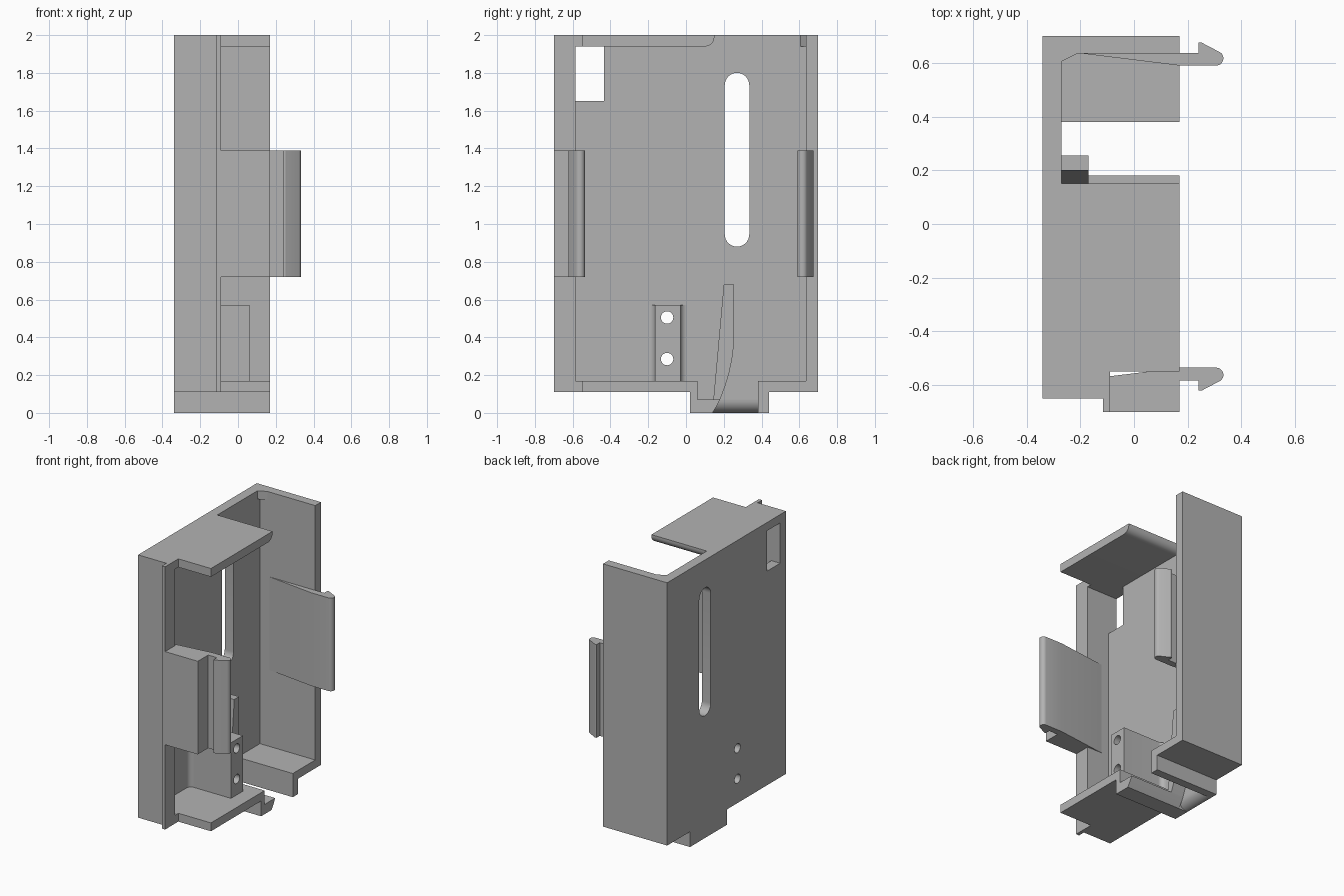
import bpy, bmesh, math

if "Cube" in bpy.data.objects:
    bpy.data.objects.remove(bpy.data.objects["Cube"], do_unlink=True)

grey = bpy.data.materials.new("plain_grey")
grey.use_nodes = True
GREY = (0.45, 0.45, 0.45, 1)
grey.diffuse_color = GREY
grey.node_tree.nodes["Principled BSDF"].inputs["Base Color"].default_value = GREY


def arc(cx, cy, r, start, end, steps=10):
    """Points on a circular arc, angles in degrees."""
    angles = [math.radians(start + (end - start) * i / steps) for i in range(steps + 1)]
    return [(cx + r * math.cos(a), cy + r * math.sin(a)) for a in angles]


def rect(a0, b0, a1, b1):
    return [(a0, b0), (a1, b0), (a1, b1), (a0, b1)]


def prism(name, profile, axis, lo, hi):
    """Extrude a 2D profile along x (yz profile), y (xz) or z (xy)."""
    place = {"x": lambda p, h: (h, p[0], p[1]),
             "y": lambda p, h: (p[0], h, p[1]),
             "z": lambda p, h: (p[0], p[1], h)}[axis]
    bm = bmesh.new()
    bottom = [bm.verts.new(place(p, lo)) for p in profile]
    top = [bm.verts.new(place(p, hi)) for p in profile]
    bm.faces.new(bottom)
    bm.faces.new(top)
    n = len(profile)
    for i in range(n):
        j = (i + 1) % n
        bm.faces.new((bottom[i], bottom[j], top[j], top[i]))
    bmesh.ops.recalc_face_normals(bm, faces=bm.faces)
    mesh = bpy.data.meshes.new(name)
    bm.to_mesh(mesh)
    bm.free()
    mesh.materials.append(grey)
    obj = bpy.data.objects.new(name, mesh)
    bpy.context.collection.objects.link(obj)
    return obj


def activate(obj):
    bpy.ops.object.select_all(action="DESELECT")
    obj.select_set(True)
    bpy.context.view_layer.objects.active = obj


def cut(obj, profile):
    """Cut a yz profile straight through along x."""
    cutter = prism("cutter", profile, "x", -1, 1)
    cutter.hide_render = True
    mod = obj.modifiers.new("cut", "BOOLEAN")
    mod.operation, mod.solver, mod.object = "DIFFERENCE", "EXACT", cutter
    activate(obj)
    bpy.ops.object.modifier_apply(modifier=mod.name)
    bpy.data.objects.remove(cutter, do_unlink=True)


BACK, INNER, FRONT = -0.34, -0.27, 0.17   # depth of the tray
LOW, FLOOR, CEIL, TOP = 0.11, 0.17, 1.94, 2.0
RIB = -0.09                               # open edge of the short side wall
parts = []

# Back plate with window, long slot and screw holes
plate = prism("back_plate", [(-0.65, LOW), (0.02, LOW), (0.02, 0), (0.14, 0), (0.14, 0.07),
                             (0.38, 0.07), (0.38, 0), (0.44, 0), (0.44, LOW), (0.7, LOW),
                             (0.7, TOP), (-0.65, TOP)], "x", BACK, INNER)
# Post with flared base
post_y = -0.0975
half, flare = 0.0675, 0.035
left = arc(post_y - half - flare, INNER + flare, flare, -90, 0)
right = arc(post_y + half + flare, INNER + flare, flare, 180, 270)
outline = left + [(post_y - half, 0.06), (post_y + half, 0.06)] + right
post = prism("screw_post", [(x, y) for y, x in outline], "z", FLOOR, 0.57)

cut(plate, rect(-0.585, 1.65, -0.435, CEIL))
cut(plate, arc(0.27, 1.735, 0.065, 0, 180, 16) + arc(0.27, 0.945, 0.065, 180, 360, 16))
for z in (0.285, 0.505):
    hole = arc(-0.1, z, 0.033, 0, 345, 23)
    cut(plate, hole)
    cut(post, hole)
parts += [plate, post]

# Rounded lip where the cable channel leaves the back plate
parts.append(prism("channel_lip", [(BACK, 0.07)] + arc(BACK, 0.07, 0.07, 0, -90), "y", 0.14, 0.38))

# Side walls
parts.append(prism("long_side_wall", rect(INNER, 0.635, FRONT, 0.7), "z", LOW, TOP))
parts.append(prism("short_side_wall", [(INNER, -0.65), (-0.115, -0.65), (-0.115, -0.7), (RIB, -0.7),
                                       (RIB, -0.585), (INNER, -0.585)], "z", LOW, TOP))

# Top panel with rounded end, and corner gusset
parts.append(prism("top_panel", [(-0.55, TOP), (-0.55, CEIL)]
                   + arc(0.1, CEIL + 0.05, 0.05, -90, 0) + [(0.15, TOP)], "x", INNER, FRONT))
parts.append(prism("corner_gusset", [(INNER, 0.605), (-0.21, 0.635), (INNER, 0.635)], "z", CEIL, TOP))

# Floor pieces on both sides of the channel, with the stepped foot
curve = [(0.14, 0), (0.162, 0.035), (0.18, 0.07)]
parts.append(prism("floor_near", [(-0.55, LOW), (0.02, LOW), (0.02, 0)] + curve
                   + [(0.06, 0.07), (0.06, FLOOR), (-0.55, FLOOR)], "x", INNER, FRONT))
parts.append(prism("floor_far", [(0.38, 0), (0.44, 0), (0.44, LOW), (0.635, LOW),
                                 (0.635, FLOOR), (0.38, FLOOR)], "x", INNER, FRONT))

# Strips joining the floor and top panel to the short wall
for name, lo, hi in (("floor_strip", LOW, FLOOR), ("top_strip", CEIL, TOP)):
    parts.append(prism(name, rect(INNER, -0.585, RIB, -0.55), "z", lo, hi))

# Curved cable guide
parts.append(prism("cable_guide", [(0.2, 0.68), (0.145, 0.07), (0.18, 0.07), (0.207, 0.14),
                                   (0.228, 0.21), (0.243, 0.28), (0.252, 0.35), (0.255, 0.42),
                                   (0.255, 0.68)], "x", INNER, -0.17))

# Snap clips, mirrored, and the pad behind the short-side clip
hook = ([(-0.21, 0.637), (FRONT, 0.59)] + arc(0.306, 0.617, 0.027, -90, 55)
        + [(0.262, 0.67), (0.252, 0.676), (0.24, 0.676), (0.24, 0.637)])
CLIP = (0.72, 1.39)
parts.append(prism("long_side_clip", hook, "z", *CLIP))
parts.append(prism("short_side_clip", [(x, 0.055 - y) for x, y in hook], "z", *CLIP))
parts.append(prism("clip_pad", rect(RIB, -0.7, FRONT, -0.58), "z", *CLIP))

# Smooth the rounded surfaces, keep the corners sharp
for obj in parts:
    activate(obj)
    bpy.ops.object.shade_smooth_by_angle(angle=math.radians(30))
